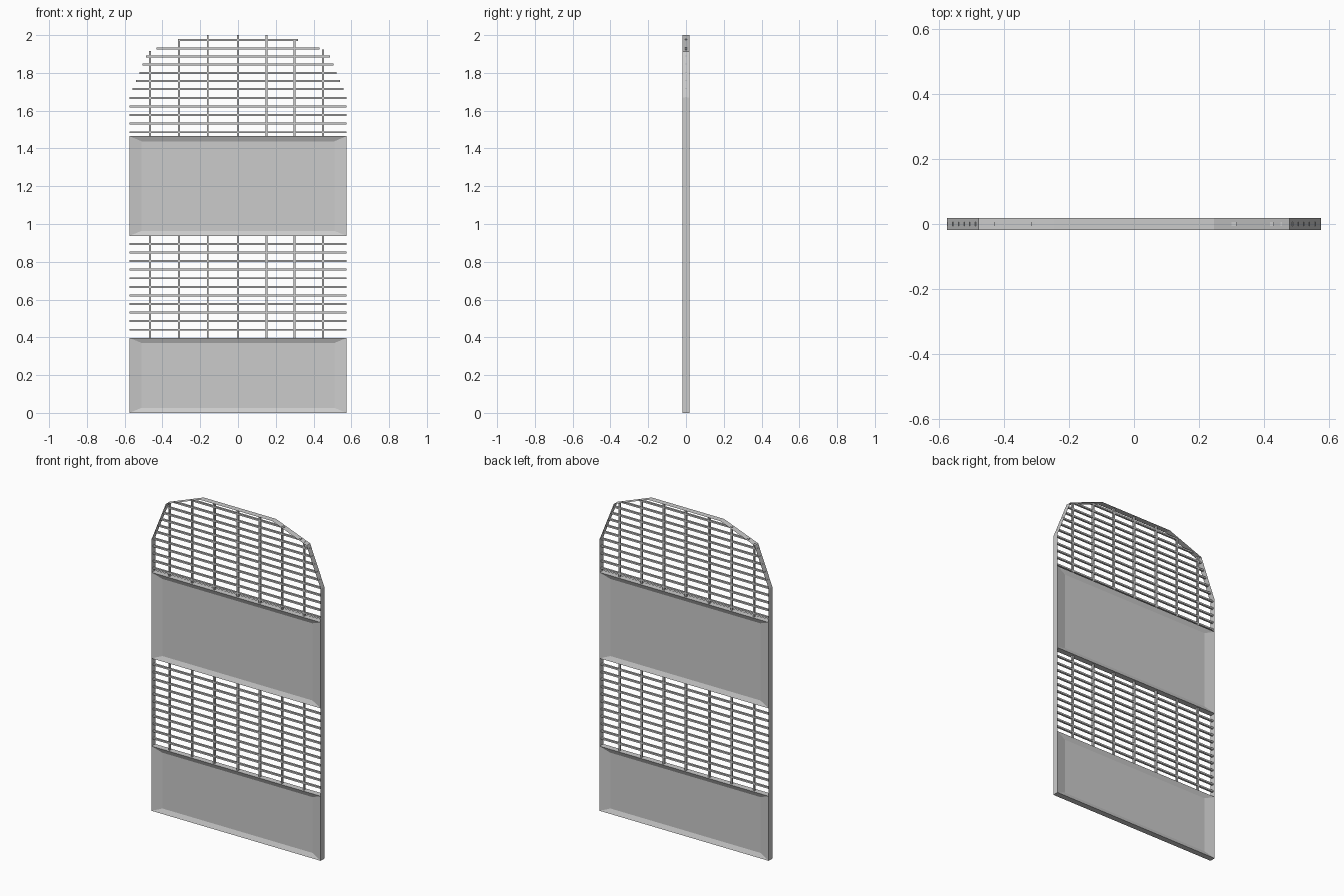
import bpy

if "Cube" in bpy.data.objects:
    bpy.data.objects.remove(bpy.data.objects["Cube"])

W, D = 0.575, 0.018            # half width, half depth
SHOULDER = (0.478, 1.912)
CROWN = (0.246, 2.0)
SPRING = 1.67


def make(name, verts, faces):
    mesh = bpy.data.meshes.new(name)
    mesh.from_pydata(verts, [], faces)
    mesh.update()
    obj = bpy.data.objects.new(name, mesh)
    bpy.context.collection.objects.link(obj)
    return obj


def bar(name, lo, hi):
    x0, y0, z0 = lo
    x1, y1, z1 = hi
    v = [(x, y, z) for z in (z0, z1) for x, y in ((x0, y0), (x1, y0), (x1, y1), (x0, y1))]
    f = [(3, 2, 1, 0), (4, 5, 6, 7)]
    f += [(i, (i + 1) % 4, 4 + (i + 1) % 4, 4 + i) for i in range(4)]
    return make(name, v, f)


def half_width(z):
    # arched outline half width at height z
    pts = [(W, 0), (W, SPRING), SHOULDER, CROWN]
    for (xa, za), (xb, zb) in zip(pts, pts[1:]):
        if z <= zb:
            return xa + (xb - xa) * (z - za) / (zb - za)
    return CROWN[0]


def top_height(x):
    x = abs(x)
    if x <= CROWN[0]:
        return CROWN[1]
    (xa, za), (xb, zb) = CROWN, SHOULDER
    return za + (zb - za) * (x - xa) / (xb - xa)


# Thin outer band following the arched outline
right = [(W, 0), (W, SPRING), SHOULDER, CROWN]
loop = right + [(-x, z) for x, z in reversed(right)]
n = len(loop)
make("outer_band",
     [(x, y, z) for y in (-D, D) for x, z in loop],
     [(i, (i + 1) % n, n + (i + 1) % n, n + i) for i in range(n)])


# Solid panels with sloped recess on both faces
def panel(name, z0, z1, slope_x=0.065, slope_z=0.027, recess=0.012):
    v = []
    for y, dx, dz in ((-D, 0, 0), (-D + recess, slope_x, slope_z),
                      (D - recess, slope_x, slope_z), (D, 0, 0)):
        a, b, c = W - dx, z0 + dz, z1 - dz
        v += [(-a, y, b), (a, y, b), (a, y, c), (-a, y, c)]
    f = [(4, 5, 6, 7), (11, 10, 9, 8)]
    for i in range(4):
        j = (i + 1) % 4
        f.append((i, j, 4 + j, 4 + i))
        f.append((8 + i, 8 + j, 12 + j, 12 + i))
    f.append((3, 2, 14, 15))                # top face
    if z0 > 0:
        f.append((0, 12, 13, 1))            # underside
    return make(name, v, f)


panel("lower_panel", 0.0, 0.397)
panel("middle_panel", 0.937, 1.465)

# Grille bars in both openings
T, Y = 0.005, 0.006
rows = [("lower", [0.44 + 0.0455 * i for i in range(11)]),
        ("upper", [1.486 + 0.0455 * i for i in range(5)] +
                  [1.714 + 0.0432 * i for i in range(7)])]
for label, heights in rows:
    for i, z in enumerate(heights):
        w = half_width(z)
        bar(f"{label}_horizontal_bar_{i}", (-w, -Y, z - T), (w, Y, z + T))

for i, x in enumerate((-0.465, -0.312, -0.16, 0.0, 0.15, 0.30, 0.45)):
    bar(f"lower_vertical_bar_{i}", (x - T, -Y, 0.397), (x + T, Y, 0.937))
    bar(f"upper_vertical_bar_{i}", (x - T, -Y, 1.465), (x + T, Y, top_height(x)))
